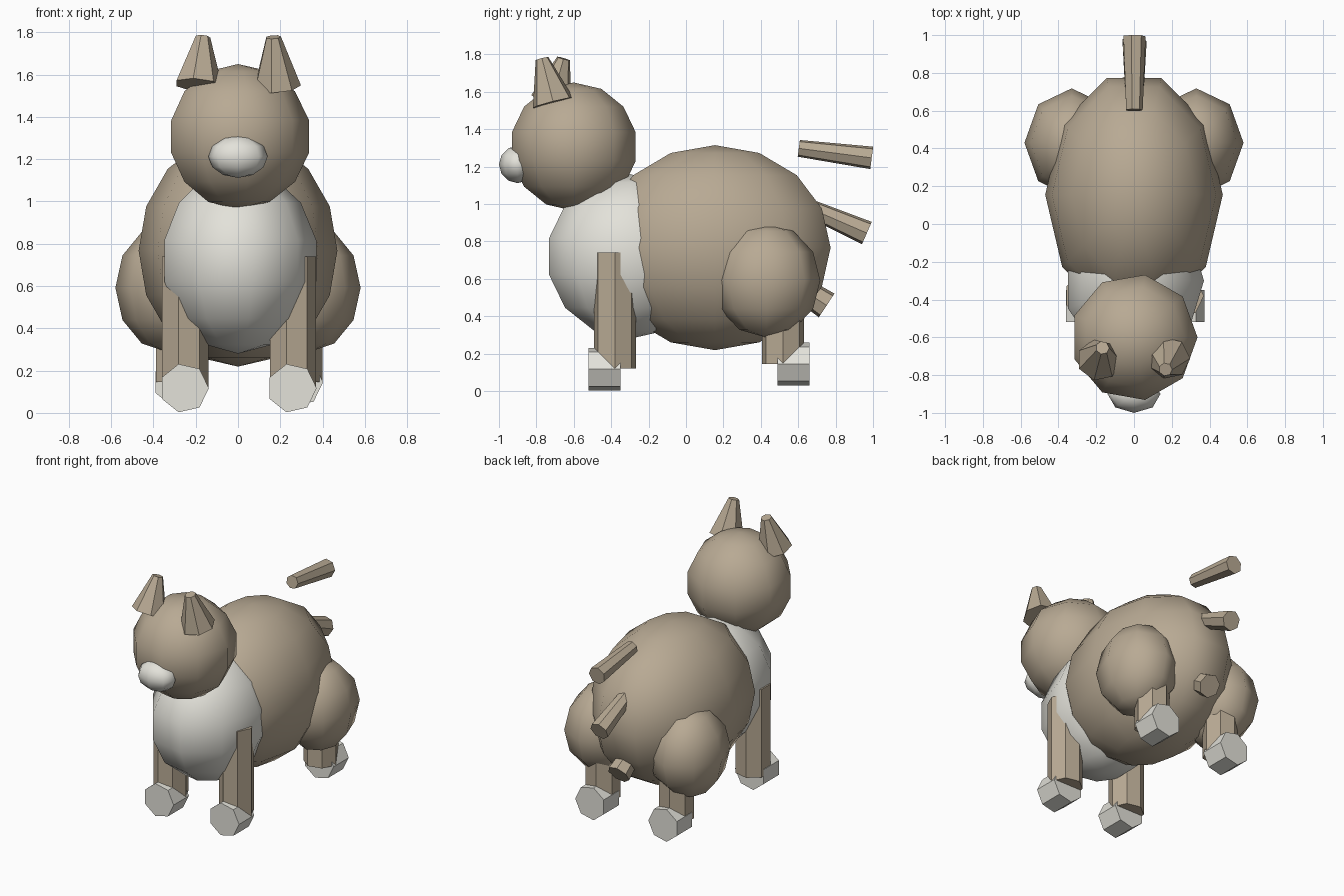
import bpy
from math import sin, cos, pi
from mathutils import Vector

if "Cube" in bpy.data.objects:
    bpy.data.objects.remove(bpy.data.objects["Cube"])


def make_material(name, rgb):
    mat = bpy.data.materials.new(name)
    mat.use_nodes = True
    mat.diffuse_color = (*rgb, 1)
    mat.node_tree.nodes["Principled BSDF"].inputs["Base Color"].default_value = (*rgb, 1)
    return mat


tan = make_material("tan fur", (0.48, 0.40, 0.295))
white = make_material("off white fur", (0.77, 0.76, 0.70))


def lathe(name, profile, sides, mat, smooth=False):
    """Revolve (radius, height) points about z; zero radius makes a pole."""
    verts, rings, faces = [], [], []
    for r, z in profile:
        count = 1 if r < 1e-5 else sides
        rings.append([len(verts) + i for i in range(count)])
        verts += [(r * cos(2 * pi * i / sides), r * sin(2 * pi * i / sides), z)
                  for i in range(count)]
    for low, high in zip(rings, rings[1:]):
        for i in range(sides):
            j = (i + 1) % sides
            if len(low) == 1:
                faces.append((low[0], high[j], high[i]))
            elif len(high) == 1:
                faces.append((low[i], low[j], high[0]))
            else:
                faces.append((low[i], low[j], high[j], high[i]))
    if len(rings[0]) > 1:
        faces.append(rings[0][::-1])
    if len(rings[-1]) > 1:
        faces.append(rings[-1])
    mesh = bpy.data.meshes.new(name)
    mesh.from_pydata(verts, [], faces)
    mesh.materials.append(mat)
    for poly in mesh.polygons:
        poly.use_smooth = smooth
    obj = bpy.data.objects.new(name, mesh)
    bpy.context.collection.objects.link(obj)
    return obj


def ball(name, centre, radii, sides, rings, mat):
    profile = [(sin(pi * k / rings), -cos(pi * k / rings)) for k in range(rings + 1)]
    obj = lathe(name, profile, sides, mat, smooth=True)
    obj.location, obj.scale = centre, radii
    return obj


def rod(name, start, end, r_start, r_end, mat, sides=7):
    start, end = Vector(start), Vector(end)
    axis = end - start
    obj = lathe(name, [(r_start, 0), (r_end, axis.length)], sides, mat)
    obj.location = start
    obj.rotation_mode = 'QUATERNION'
    obj.rotation_quaternion = Vector((0, 0, 1)).rotation_difference(axis)
    return obj


# Torso, chest, head and muzzle
ball("body", (0, 0.155, 0.767), (0.47, 0.65, 0.548), 10, 8, tan)
ball("chest", (0, -0.3, 0.72), (0.38, 0.45, 0.44), 9, 7, white)
ball("head", (0, -0.6, 1.307), (0.345, 0.345, 0.343), 9, 7, tan)
ball("muzzle", (0, -0.9, 1.212), (0.14, 0.1, 0.1), 8, 6, white)

# Legs, feet and haunches
for side, s in (("left", 1), ("right", -1)):
    x = 0.255 * s
    rod(f"{side}_front_leg", (x, -0.38, 0.12), (x, -0.38, 0.74), 0.115, 0.115, tan)
    rod(f"{side}_front_foot", (x, -0.35, 0.117), (x, -0.52, 0.117), 0.117, 0.117, white)
    x = 0.285 * s
    rod(f"{side}_back_leg", (x, 0.518, 0.145), (x, 0.518, 0.6), 0.115, 0.115, tan)
    rod(f"{side}_back_foot", (x, 0.66, 0.145), (x, 0.49, 0.145), 0.117, 0.117, white)
    ball(f"{side}_haunch", (0.33 * s, 0.43, 0.592), (0.25, 0.288, 0.305), 8, 6, tan)

# Ears: one leans forward, the other back
rod("left_ear", (0.183, -0.71, 1.542), (0.167, -0.77, 1.778), 0.115, 0.036, tan)
rod("right_ear", (-0.188, -0.72, 1.55), (-0.167, -0.655, 1.778), 0.115, 0.036, tan)

# Tail: three separate segments
rod("upper_tail", (0, 0.603, 1.298), (0, 0.993, 1.247), 0.046, 0.062, tan)
rod("middle_tail", (0, 0.606, 1.002), (0, 0.967, 0.845), 0.046, 0.067, tan)
rod("lower_tail", (0, 0.43, 0.67), (0, 0.752, 0.458), 0.05, 0.078, tan)
